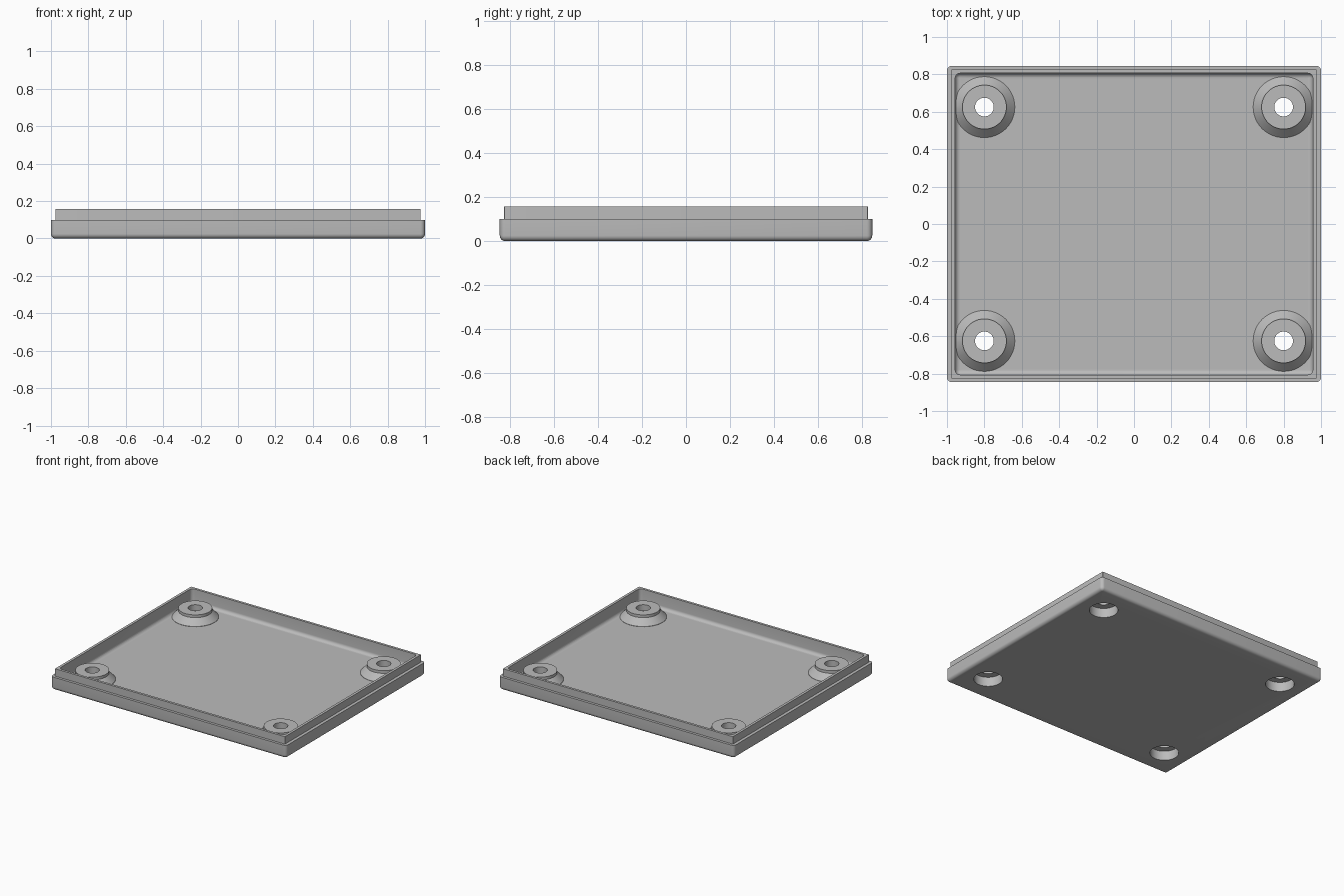
import bpy, bmesh
from math import sin, cos, pi

cube = bpy.data.objects.get("Cube")
if cube:
    bpy.data.objects.remove(cube, do_unlink=True)

grey = bpy.data.materials.new("plain grey")
grey.use_nodes = True
COLOUR = (0.5, 0.5, 0.5, 1)
grey.diffuse_color = COLOUR
grey.node_tree.nodes["Principled BSDF"].inputs["Base Color"].default_value = COLOUR


def ring(hx, hy, r, z, steps):
    """Rounded rectangle outline; a circle when hx = hy = r."""
    pts = []
    for q, (sx, sy) in enumerate(((1, 1), (-1, 1), (-1, -1), (1, -1))):
        for i in range(steps + 1):
            a = (q + i / steps) * pi / 2
            pts.append((sx * (hx - r) + r * cos(a), sy * (hy - r) + r * sin(a), z))
    return pts


def loft(name, rings, location=(0, 0, 0)):
    """Closed solid skinned through a list of outlines."""
    bm = bmesh.new()
    loops = [[bm.verts.new(p) for p in pts] for pts in rings]
    n = len(loops[0])
    for low, high in zip(loops, loops[1:]):
        for i in range(n):
            j = (i + 1) % n
            bm.faces.new((low[i], low[j], high[j], high[i]))
    bm.faces.new(loops[0][::-1])
    bm.faces.new(loops[-1])
    bmesh.ops.remove_doubles(bm, verts=bm.verts, dist=1e-6)
    bmesh.ops.recalc_face_normals(bm, faces=bm.faces)
    mesh = bpy.data.meshes.new(name)
    bm.to_mesh(mesh)
    bm.free()
    mesh.materials.append(grey)
    obj = bpy.data.objects.new(name, mesh)
    obj.location = location
    bpy.context.collection.objects.link(obj)
    return obj


def turned(name, profile, location):
    return loft(name, [ring(r, r, r, z, 12) for r, z in profile], location)


def combine(target, other, operation):
    mod = target.modifiers.new(operation.lower(), 'BOOLEAN')
    mod.operation = operation
    mod.solver = 'EXACT'
    mod.object = other
    bpy.context.view_layer.objects.active = target
    bpy.ops.object.modifier_apply(modifier=mod.name)
    bpy.data.objects.remove(other, do_unlink=True)


# Tray: filleted outside, stepped lip, filleted cavity
HX, HY, FILLET = 1.0, 0.845, 0.025
IX, IY, FLOOR = 0.956, 0.806, 0.048
STEPS = 6
angles = [i / STEPS * pi / 2 for i in range(STEPS + 1)]
outline = []
for a in angles:
    inset = FILLET * (1 - sin(a))
    outline.append(ring(HX - inset, HY - inset, max(FILLET - inset, 0.001),
                        FILLET * (1 - cos(a)), STEPS))
outline.append(ring(HX, HY, FILLET, 0.1, STEPS))
for z in (0.1, 0.157):
    outline.append(ring(0.976, 0.825, 0.002, z, STEPS))
outline.append(ring(IX, IY, FILLET, 0.157, STEPS))
for a in angles:
    inset = FILLET * (1 - cos(a))
    outline.append(ring(IX - inset, IY - inset, max(FILLET - inset, 0.001),
                        FLOOR + FILLET * (1 - sin(a)), STEPS))
tray = loft("tray", outline)

# Screw bosses with a through hole, counterbored from below
BOSS = [(0.163, 0.02), (0.163, 0.05), (0.118, 0.097), (0.118, 0.118)]
BORE = [(0.1, -0.05), (0.1, 0.072), (0.05, 0.072), (0.05, 0.2)]
for x in (-0.8, 0.8):
    for y in (-0.625, 0.625):
        combine(tray, turned("screw_boss", BOSS, (x, y, 0)), 'UNION')
        combine(tray, turned("screw_bore", BORE, (x, y, 0)), 'DIFFERENCE')

bpy.ops.object.select_all(action='DESELECT')
tray.select_set(True)
bpy.context.view_layer.objects.active = tray
bpy.ops.object.shade_smooth_by_angle(angle=pi / 6)
